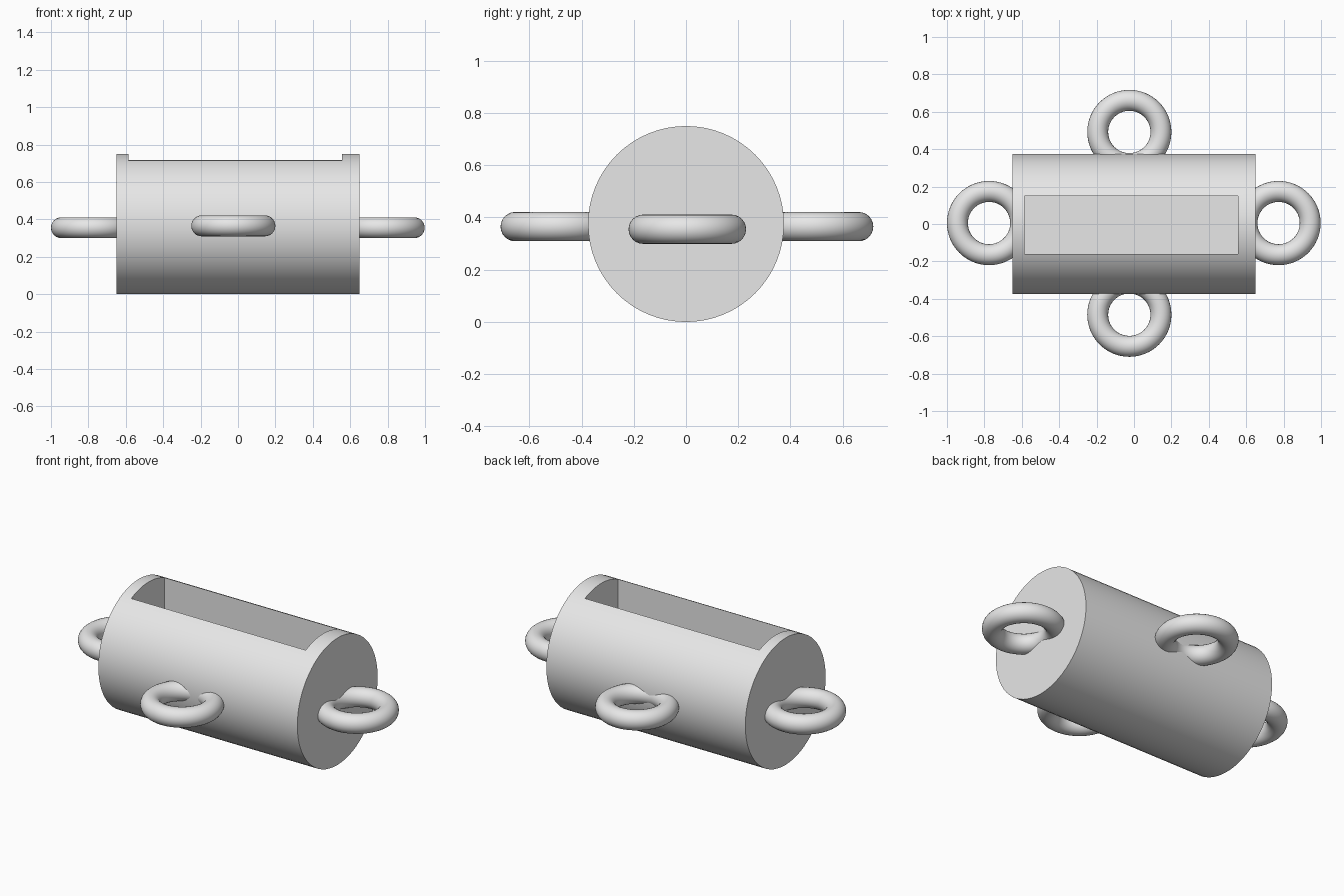
import bpy
import math

if "Cube" in bpy.data.objects:
    bpy.data.objects.remove(bpy.data.objects["Cube"], do_unlink=True)

# One plain grey for everything
grey = bpy.data.materials.new("plain_grey")
grey.use_nodes = True
colour = (0.8, 0.8, 0.8, 1)
grey.diffuse_color = colour
grey.node_tree.nodes["Principled BSDF"].inputs["Base Color"].default_value = colour

RADIUS = 0.375
LENGTH = 1.3


def finish(name):
    ob = bpy.context.object
    ob.name = name
    ob.data.materials.append(grey)
    return ob


def smooth(ob):
    bpy.ops.object.select_all(action="DESELECT")
    ob.select_set(True)
    bpy.context.view_layer.objects.active = ob
    bpy.ops.object.shade_smooth_by_angle(angle=math.radians(30))


# Drum lying along x
bpy.ops.mesh.primitive_cylinder_add(vertices=64, radius=RADIUS, depth=LENGTH,
                                    location=(0, 0, RADIUS),
                                    rotation=(0, math.pi / 2, 0))
body = finish("drum_body")

# Rectangular pocket cut down into the top of the drum
x0, x1, y0, y1, floor, top = -0.585, 0.555, -0.16, 0.15, 0.46, 0.9
bpy.ops.mesh.primitive_cube_add(size=1, location=((x0 + x1) / 2, (y0 + y1) / 2,
                                                  (floor + top) / 2))
cutter = finish("pocket_cutter")
cutter.scale = (x1 - x0, y1 - y0, top - floor)
cutter.hide_render = True

cut = body.modifiers.new("pocket", "BOOLEAN")
cut.operation = "DIFFERENCE"
cut.solver = "EXACT"
cut.object = cutter
bpy.context.view_layer.objects.active = body
bpy.ops.object.modifier_apply(modifier=cut.name)
bpy.data.objects.remove(cutter, do_unlink=True)
smooth(body)

# Four flat rings partly sunk into the drum
rings = {
    "front_ring": (-0.025, -0.485, 0.365),
    "back_ring": (-0.025, 0.492, 0.365),
    "right_ring": (-0.775, 0.005, 0.355),
    "left_ring": (0.773, 0.005, 0.355),
}
for name, place in rings.items():
    bpy.ops.mesh.primitive_torus_add(major_radius=0.169, minor_radius=0.056,
                                     major_segments=64, minor_segments=24,
                                     location=place)
    ring = finish(name)
    smooth(ring)
